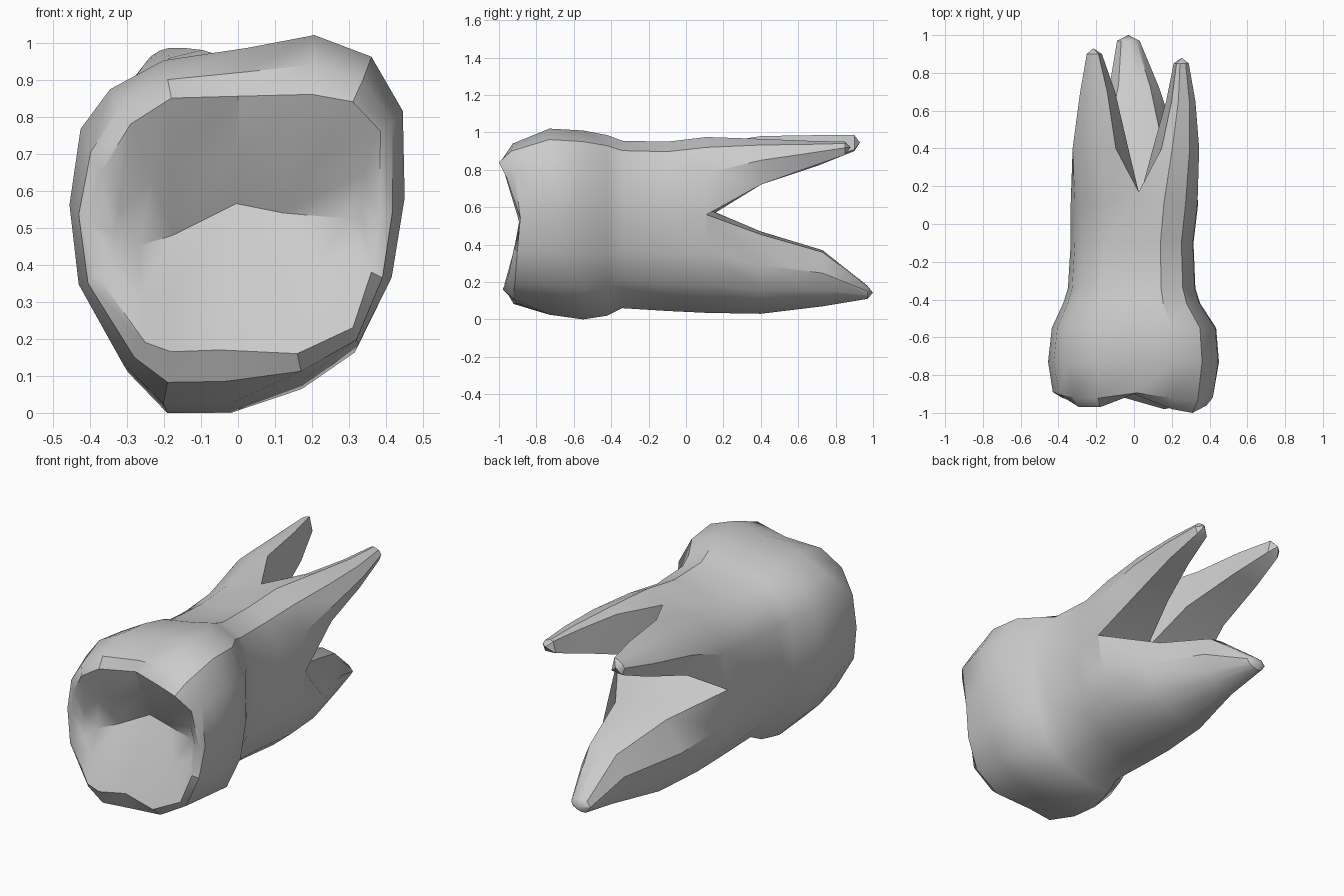
import bpy
import bmesh
import math
from mathutils import Vector

cube = bpy.data.objects.get("Cube")
if cube:
    bpy.data.objects.remove(cube)

# Outline of the crown at its widest, and of the chewing rim (x, z), clockwise
CROWN = [(-.455, .55), (-.425, .76), (-.345, .87), (-.2, .95), (.03, .985), (.21, 1.02),
         (.365, .96), (.45, .81), (.455, .57), (.42, .35), (.33, .165), (.18, .065),
         (-.02, 0), (-.2, 0), (-.31, .11), (-.43, .33)]
RIM = [(-.405, .52), (-.37, .65), (-.29, .78), (-.18, .85), (0, .855), (.2, .86),
       (.31, .84), (.385, .76), (.38, .52), (.36, .38), (.31, .23), (.16, .16),
       (-.05, .17), (-.18, .165), (-.25, .19), (-.38, .37)]
# Cusp heights along the rim
CUSPS = [-.89, -.92, -.97, -.97, -.9, -.98, -1, -.96, -.88, -.92, -.95, -.98,
         -.92, -.97, -.97, -.92]
# Fissure points along the basin floor, and the one below each rim point
FISSURE = {"a": (-.27, -.86, .45), "b": (-.175, -.8, .48), "c": (-.005, -.77, .565),
           "d": (.12, -.78, .54), "e": (.29, -.82, .525)}
BELOW_RIM = "aabbcddeeeddcbaa"


def fit(points, bounds):
    """Stretch an (x, z) outline to the bounds left, right, bottom, top."""
    left, right, bottom, top = bounds
    xs, zs = zip(*points)
    width, height = max(xs) - min(xs), max(zs) - min(zs)
    return [(left + (x - min(xs)) / width * (right - left),
             bottom + (z - min(zs)) / height * (top - bottom)) for x, z in points]


def add_ring(bm, points, depths):
    return [bm.verts.new((x, y, z)) for (x, z), y in zip(points, depths)]


def loft(bm, rings):
    for first, second in zip(rings, rings[1:]):
        for i in range(len(first)):
            j = (i + 1) % len(first)
            bm.faces.new((first[i], first[j], second[j], second[i]))


def close(bm, ring, push):
    """Cap a ring with a fan around a slightly raised centre."""
    middle = sum((v.co for v in ring), Vector()) / len(ring)
    tip = bm.verts.new(middle + Vector((0, push, 0)))
    for i, vert in enumerate(ring):
        bm.faces.new((vert, ring[(i + 1) % len(ring)], tip))


bm = bmesh.new()

# Chewing basin running down to the fissure
floor = [Vector(FISSURE[key]) for key in BELOW_RIM]
edge = [Vector((x, y, z)) for (x, z), y in zip(RIM, CUSPS)]
rings = [[bm.verts.new(p) for p in floor],
         [bm.verts.new(p.lerp(q, .5) + Vector((0, -.01, 0))) for p, q in zip(edge, floor)],
         [bm.verts.new(p) for p in edge]]

# Rounded shoulder, crown wall, neck and root trunk
shoulder = [((a + c) / 2, (b + d) / 2) for (a, b), (c, d) in zip(RIM, CROWN)]
rings.append(add_ring(bm, shoulder, [-.91 + (y + .94) * .4 for y in CUSPS]))
for y, bounds in [(-.73, (-.455, .45, .025, 1.02)), (-.55, (-.435, .435, 0, 1.01)),
                  (-.42, (-.375, .35, .02, .985)), (-.34, (-.35, .325, .06, .955)),
                  (-.1, (-.335, .315, .045, .95))]:
    rings.append(add_ring(bm, fit(CROWN, bounds), [y] * len(CROWN)))
fork = fit(CROWN, (-.335, .34, .035, .975))
rings.append(add_ring(bm, fork, [.17 if i == 4 else .11 for i in range(len(CROWN))]))
loft(bm, rings)

# Three roots that share the fork and its centre
centre = bm.verts.new((.03, .14, .58))
split = rings[-1]
roots = [
    (split[0:5], [(.4, (-.325, -.03, .72, .98)), (.7, (-.285, -.1, .82, .985)),
                  (.9, (-.25, -.17, .9, .985))]),
    (split[4:9], [(.4, (.1, .345, .72, .965)), (.65, (.17, .325, .81, .955)),
                  (.85, (.21, .29, .88, .95))]),
    (split[8:] + split[:1], [(.4, (-.25, .24, .03, .47)), (.73, (-.13, .13, .07, .37)),
                             (.97, (-.09, .03, .11, .18))]),
]
for arc, stations in roots:
    start = arc + [centre]
    section = [(v.co.x, v.co.z) for v in start]
    # Slant the walls that face the other roots
    middle = (section[0][0] + section[-2][0]) / 2
    for i in (0, -2):
        x, z = section[i]
        section[i] = (x + (middle - x) * .4, z)
    root = [start]
    for y, bounds in stations:
        root.append(add_ring(bm, fit(section, bounds), [y] * len(section)))
    loft(bm, root)
    close(bm, root[-1], .03)

bmesh.ops.remove_doubles(bm, verts=bm.verts, dist=.001)
bmesh.ops.recalc_face_normals(bm, faces=bm.faces)
mesh = bpy.data.meshes.new("molar")
bm.to_mesh(mesh)
bm.free()
tooth = bpy.data.objects.new("molar", mesh)
bpy.context.collection.objects.link(tooth)

# Plain grey enamel
enamel = bpy.data.materials.new("grey enamel")
enamel.use_nodes = True
colour = (.6, .6, .6, 1)
enamel.diffuse_color = colour
enamel.node_tree.nodes["Principled BSDF"].inputs["Base Color"].default_value = colour
mesh.materials.append(enamel)

bpy.context.view_layer.objects.active = tooth
tooth.select_set(True)
bpy.ops.object.shade_smooth_by_angle(angle=math.radians(35))
